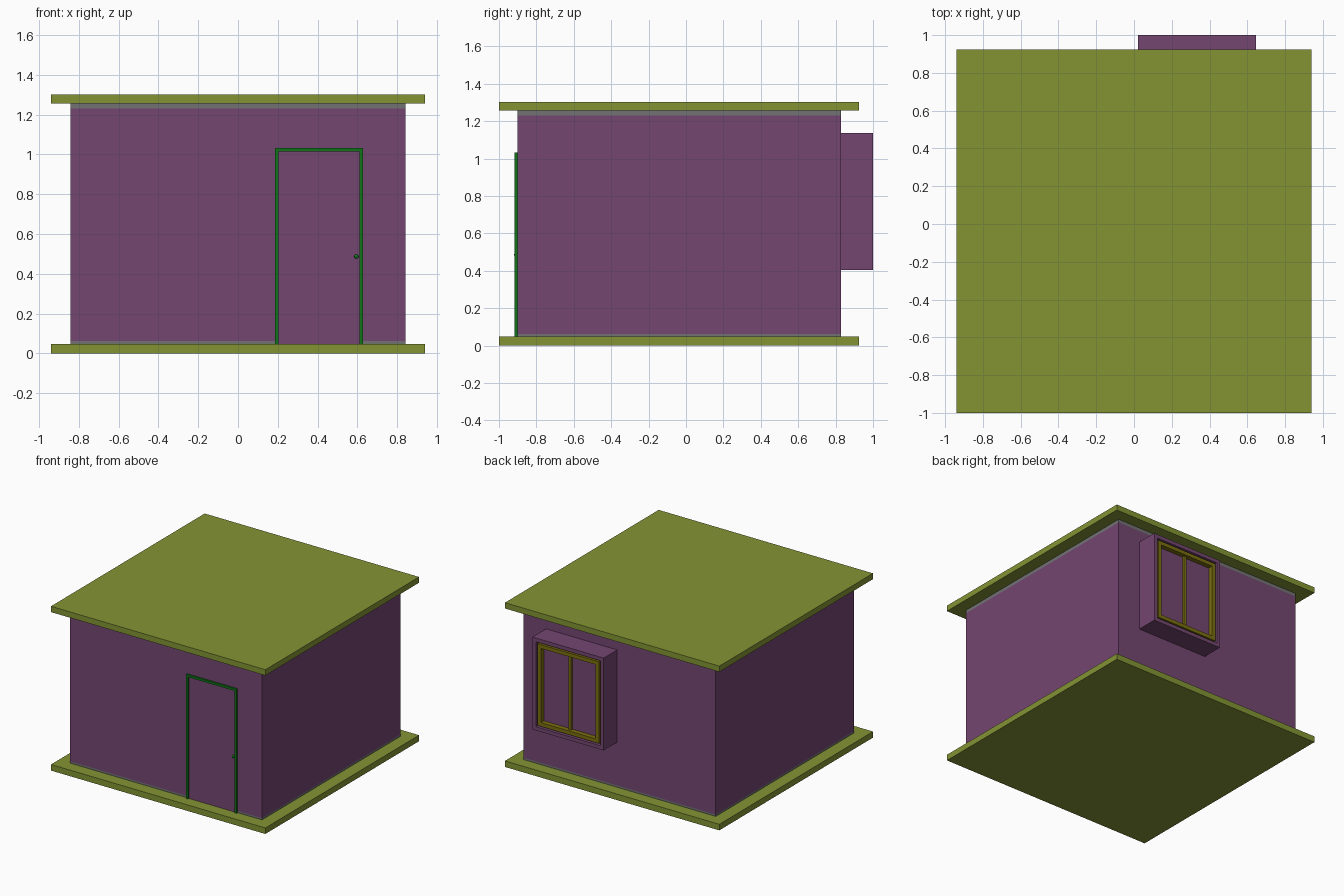
import bpy, bmesh, math
from mathutils import Vector

cube = bpy.data.objects.get("Cube")
if cube:
    bpy.data.objects.remove(cube, do_unlink=True)


def material(name, *rgb):
    """Material from 0-255 display values, stored as linear colour."""
    col = [((c / 255 + 0.055) / 1.055) ** 2.4 for c in rgb] + [1]
    m = bpy.data.materials.new(name)
    m.use_nodes = True
    m.diffuse_color = col
    m.node_tree.nodes["Principled BSDF"].inputs["Base Color"].default_value = col
    return m


olive = material("olive_slab", 131, 148, 52)
purple = material("purple_wall", 116, 70, 113)
grey = material("grey_trim", 114, 114, 116)
green = material("green_trim", 16, 116, 24)
ochre = material("ochre_frame", 124, 112, 14)


def finish(name, bm, mat):
    mesh = bpy.data.meshes.new(name)
    bm.to_mesh(mesh)
    bm.free()
    mesh.materials.append(mat)
    ob = bpy.data.objects.new(name, mesh)
    bpy.context.collection.objects.link(ob)
    return ob


def box_bm(lo, hi):
    bm = bmesh.new()
    bmesh.ops.create_cube(bm, size=1)
    lo, hi = Vector(lo), Vector(hi)
    for v in bm.verts:
        v.co = (lo + hi) / 2 + v.co * (hi - lo)
    return bm


def box(name, lo, hi, mat):
    return finish(name, box_bm(lo, hi), mat)


# Floor and roof slabs
FLOOR, EAVES, TOP = 0.048, 1.256, 1.302
for name, z0, z1 in (("floor_slab", 0, FLOOR), ("roof_slab", EAVES, TOP)):
    box(name, (-0.94, -1, z0), (0.94, 0.925, z1), olive)

# Walls, with thin grey bands at the foot and head
W, FRONT, BACK = 0.842, -0.902, 0.83
for name, z0, z1, mat in (("wall_foot_band", FLOOR, 0.063, grey),
                          ("walls", 0.063, 1.23, purple),
                          ("wall_head_band", 1.23, EAVES, grey)):
    box(name, (-W, FRONT, z0), (W, BACK, z1), mat)

# Door leaf, frame and knob
DL, DR, DT, DW = 0.186, 0.629, 1.032, 0.018
box("door_leaf", (DL + DW, FRONT - 0.003, FLOOR), (DR - DW, FRONT, DT - DW), purple)
for name, x in (("door_jamb_right", DL), ("door_jamb_left", DR - DW)):
    box(name, (x, FRONT - 0.014, FLOOR), (x + DW, FRONT, DT), green)
box("door_head", (DL + DW, FRONT - 0.014, DT - DW), (DR - DW, FRONT, DT), green)
bm = bmesh.new()
bmesh.ops.create_uvsphere(bm, u_segments=16, v_segments=10, radius=0.011)
knob = finish("door_knob", bm, green)
knob.location = (0.595, FRONT - 0.006, 0.487)
for p in knob.data.polygons:
    p.use_smooth = True

# Window bay on the back, with a recess sunk into its outer face
BX0, BX1, BZ0, BZ1, MARGIN, DEPTH = 0.022, 0.646, 0.405, 1.137, 0.042, 0.04
bm = box_bm((BX0, BACK, BZ0), (BX1, 1, BZ1))
outer = max(bm.faces, key=lambda f: f.calc_center_median().y)
bmesh.ops.inset_region(bm, faces=[outer], thickness=MARGIN)
pushed = bmesh.ops.extrude_discrete_faces(bm, faces=[outer])["faces"]
for f in pushed:
    for v in f.verts:
        v.co.y -= DEPTH
finish("window_bay", bm, purple)

# Window frame and mullion inside the recess
X0, X1, Z0, Z1 = BX0 + MARGIN, BX1 - MARGIN, BZ0 + MARGIN, BZ1 - MARGIN
FW, Y0, Y1 = 0.03, 1 - DEPTH, 0.998
for name, x in (("window_jamb_right", X0), ("window_jamb_left", X1 - FW)):
    box(name, (x, Y0, Z0), (x + FW, Y1, Z1), ochre)
for name, z in (("window_sill", Z0), ("window_head", Z1 - FW)):
    box(name, (X0 + FW, Y0, z), (X1 - FW, Y1, z + FW), ochre)
MID = (X0 + X1) / 2
box("window_mullion", (MID - 0.012, Y0, Z0 + FW), (MID + 0.012, 0.98, Z1 - FW), ochre)
